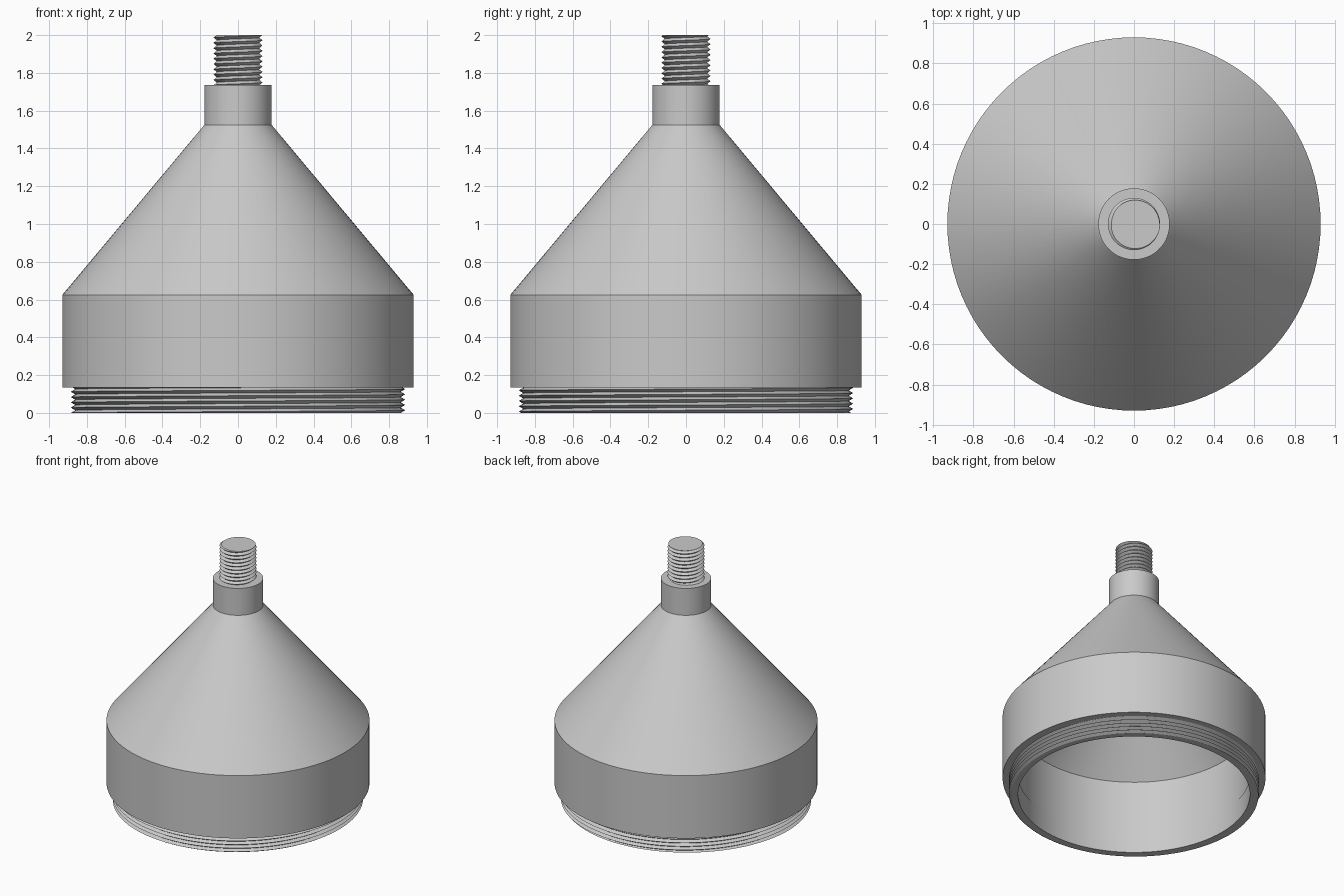
import bpy
import bmesh
import math
from mathutils import Vector

if "Cube" in bpy.data.objects:
    bpy.data.objects.remove(bpy.data.objects["Cube"], do_unlink=True)

SEGMENTS = 96
BORE = 0.82
SHOULDER = 0.135
NECK_TOP = 1.735

metal = bpy.data.materials.new("grey metal")
metal.use_nodes = True
grey = (0.59, 0.59, 0.59, 1)
metal.diffuse_color = grey
metal.node_tree.nodes["Principled BSDF"].inputs["Base Color"].default_value = grey


def finish(bm, name, angle):
    mesh = bpy.data.meshes.new(name)
    bm.to_mesh(mesh)
    bm.free()
    mesh.materials.append(metal)
    obj = bpy.data.objects.new(name, mesh)
    bpy.context.collection.objects.link(obj)
    bpy.ops.object.select_all(action="DESELECT")
    obj.select_set(True)
    bpy.context.view_layer.objects.active = obj
    bpy.ops.object.shade_smooth_by_angle(angle=math.radians(angle))
    return obj


def lathe(name, profile):
    """Spin an (r, z) profile around the z axis."""
    bm = bmesh.new()
    verts = [bm.verts.new((r, 0, z)) for r, z in profile]
    edges = [bm.edges.new(pair) for pair in zip(verts, verts[1:])]
    bmesh.ops.spin(bm, geom=verts + edges, cent=(0, 0, 0), axis=(0, 0, 1),
                   angle=math.tau, steps=SEGMENTS, use_merge=True)
    bmesh.ops.remove_doubles(bm, verts=bm.verts, dist=0.0001)
    return finish(bm, name, 25)


def thread(name, root, crest, pitch, z0, z1, segments, rim=None):
    """Helical V thread cut flat at both ends; rim is the hole radius, if any."""
    bm = bmesh.new()
    turns = math.ceil((z1 - z0) / pitch) + 3
    roots, crests = [], []
    for k in range(turns * segments + 1):
        a = math.tau * k / segments
        z = z0 + pitch * (k / segments - 2)
        c, s = math.cos(a), math.sin(a)
        roots.append(bm.verts.new((root * c, root * s, z)))
        crests.append(bm.verts.new((crest * c, crest * s, z + pitch / 2)))
    for k in range(turns * segments):
        bm.faces.new((roots[k], roots[k + 1], crests[k + 1], crests[k]))
        if k + segments + 1 < len(roots):
            bm.faces.new((crests[k], crests[k + 1],
                          roots[k + segments + 1], roots[k + segments]))
    # Trim the ends, then close them
    for z, up in ((z0, -1), (z1, 1)):
        bmesh.ops.bisect_plane(bm, geom=bm.verts[:] + bm.edges[:] + bm.faces[:],
                               dist=1e-6, plane_co=(0, 0, z),
                               plane_no=(0, 0, up), clear_outer=True)
    bmesh.ops.remove_doubles(bm, verts=bm.verts, dist=1e-5)
    ends = [e for e in bm.edges if e.is_boundary]
    if rim is None:
        bmesh.ops.holes_fill(bm, edges=ends, sides=0)
    else:
        new = bmesh.ops.extrude_edge_only(bm, edges=ends)["geom"]
        for v in (g for g in new if isinstance(g, bmesh.types.BMVert)):
            flat = Vector((v.co.x, v.co.y, 0)).normalized() * rim
            v.co = (flat.x, flat.y, v.co.z)
    bmesh.ops.recalc_face_normals(bm, faces=bm.faces)
    return finish(bm, name, 25)


# Hollow housing: neck, cone, wall and shoulder outside
lathe("housing", [
    (0, NECK_TOP), (0.178, NECK_TOP), (0.178, 1.525), (0.93, 0.625),
    (0.93, SHOULDER), (BORE, SHOULDER)])

# Bore with a fine step above the threaded collar, then the inner cone
lathe("inner_bore", [
    (BORE, 0), (BORE, 0.165), (BORE + 0.004, 0.165), (BORE + 0.004, 0.575),
    (0.07, 1.475), (0, 1.475)])

# Threaded ends
thread("base_thread", 0.862, 0.885, 0.028, 0, SHOULDER, SEGMENTS, rim=BORE)
thread("top_stud", 0.112, 0.13, 0.028, NECK_TOP, 2.0, 48)

# Make the housing normals face out and the bore normals face the hollow
for name, sign in (("housing", 1), ("inner_bore", -1)):
    mesh = bpy.data.objects[name].data
    wall = max(mesh.polygons, key=lambda p: math.hypot(p.normal.x, p.normal.y))
    outward = wall.normal.x * wall.center.x + wall.normal.y * wall.center.y
    if outward * sign < 0:
        mesh.flip_normals()
